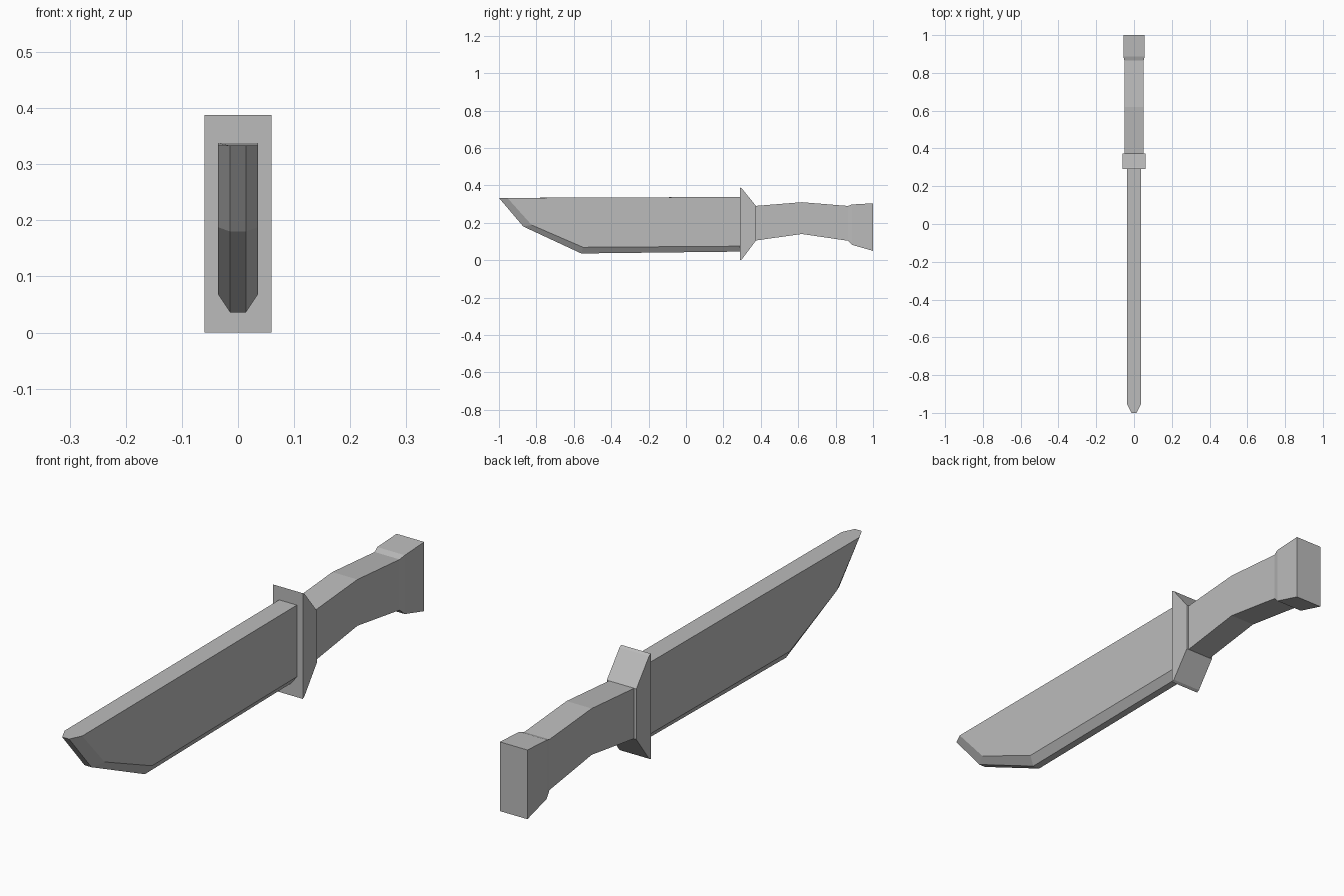
import bpy, bmesh

if "Cube" in bpy.data.objects:
    bpy.data.objects.remove(bpy.data.objects["Cube"])

steel = bpy.data.materials.new("grey")
steel.diffuse_color = (0.5, 0.5, 0.5, 1)
steel.use_nodes = True
steel.node_tree.nodes["Principled BSDF"].inputs["Base Color"].default_value = steel.diffuse_color


def finish(name, bm):
    bmesh.ops.recalc_face_normals(bm, faces=bm.faces)
    mesh = bpy.data.meshes.new(name)
    bm.to_mesh(mesh)
    bm.free()
    mesh.materials.append(steel)
    obj = bpy.data.objects.new(name, mesh)
    bpy.context.collection.objects.link(obj)
    return obj


def loft(name, rings):
    """Join equal-length rings of points into a closed solid."""
    bm = bmesh.new()
    loops = [[bm.verts.new(p) for p in ring] for ring in rings]
    n = len(loops[0])
    for a, b in zip(loops, loops[1:]):
        for i in range(n):
            j = (i + 1) % n
            bm.faces.new((a[i], a[j], b[j], b[i]))
    bm.faces.new(loops[0])
    bm.faces.new(loops[-1])
    return finish(name, bm)


def block_loft(name, sections):
    """Rectangular sections along y: (y, half width, bottom, top)."""
    return loft(name, [[(-w, y, lo), (w, y, lo), (w, y, hi), (-w, y, hi)]
                       for y, w, lo, hi in sections])


# Blade: narrow cutting edge profile with wider flat sides
edge = [(-1.0, 0.333), (-0.87, 0.180), (-0.56, 0.036), (0.292, 0.046), (0.292, 0.338)]
flat = [(-0.955, 0.333), (-0.825, 0.188), (-0.55, 0.069), (0.292, 0.075), (0.292, 0.338)]
loft("blade", [[(x, y, z) for y, z in profile]
               for x, profile in ((-0.036, flat), (-0.014, edge), (0.014, edge), (0.036, flat))])

# Guard: thin front plate tapering back to the grip
block_loft("guard", [(0.29, 0.06, 0.0, 0.388), (0.30, 0.06, 0.006, 0.382),
                     (0.374, 0.06, 0.105, 0.290)])

# Handle: gently arched grip
block_loft("handle", [(0.37, 0.051, 0.105, 0.290), (0.62, 0.051, 0.140, 0.310),
                      (0.865, 0.051, 0.104, 0.290)])

# Pommel: flared end block
block_loft("pommel", [(0.865, 0.051, 0.104, 0.290), (0.888, 0.056, 0.082, 0.298),
                      (1.0, 0.056, 0.05, 0.304)])
